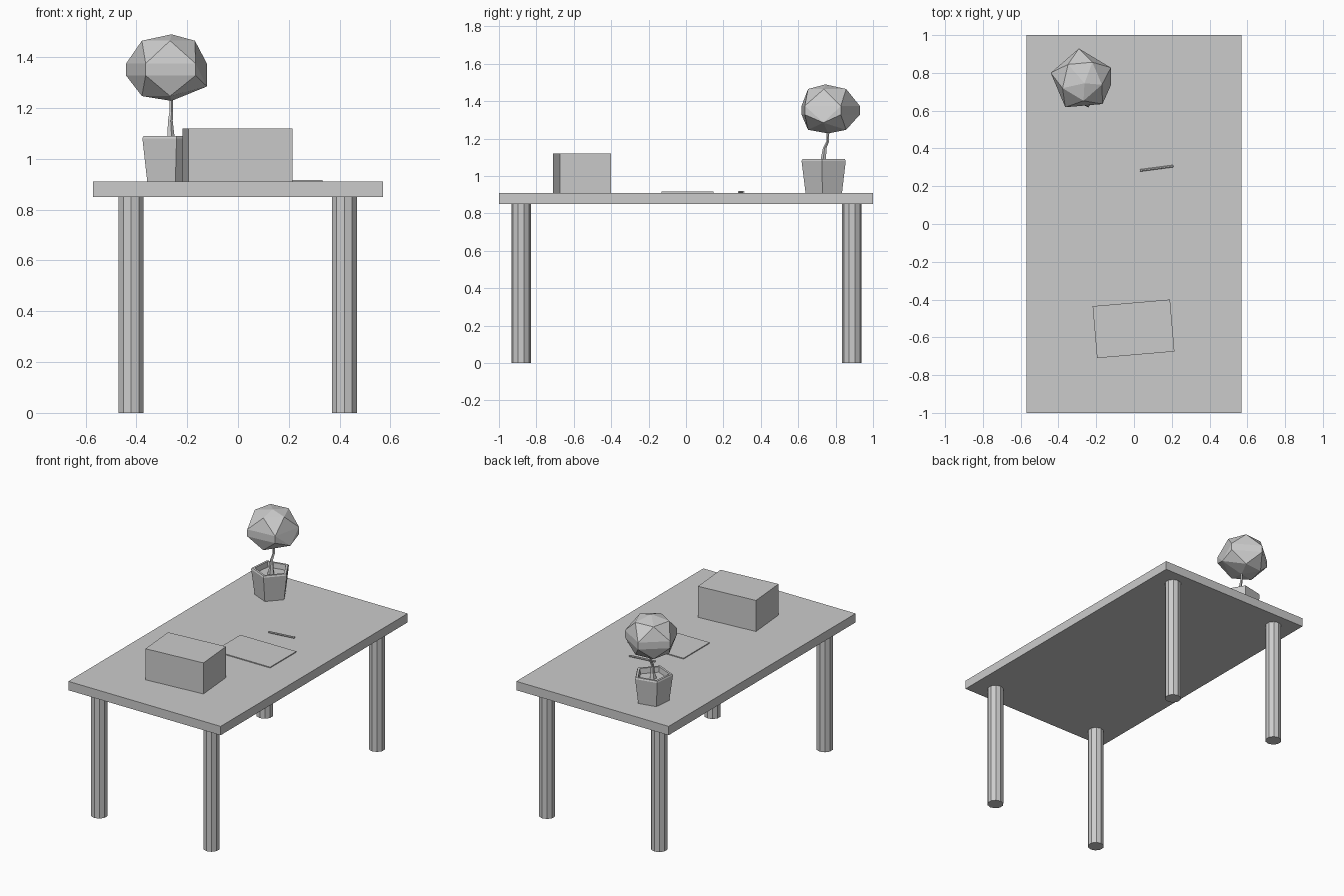
import bpy, bmesh
from math import sin, cos, radians, pi
from mathutils import Vector

if "Cube" in bpy.data.objects:
    bpy.data.objects.remove(bpy.data.objects["Cube"])


def finish(name, bm):
    bmesh.ops.recalc_face_normals(bm, faces=bm.faces)
    mesh = bpy.data.meshes.new(name)
    bm.to_mesh(mesh)
    bm.free()
    ob = bpy.data.objects.new(name, mesh)
    bpy.context.collection.objects.link(ob)
    return ob


def box(name, center, size, turn=0):
    bm = bmesh.new()
    bmesh.ops.create_cube(bm, size=1)
    bmesh.ops.scale(bm, verts=bm.verts, vec=size)
    ob = finish(name, bm)
    ob.location = center
    ob.rotation_euler.z = radians(turn)
    return ob


def cylinder(name, sides, radius, length, location, rotation=(0, 0, 0)):
    bm = bmesh.new()
    bmesh.ops.create_cone(bm, cap_ends=True, segments=sides, radius1=radius,
                          radius2=radius, depth=length)
    ob = finish(name, bm)
    ob.location = location
    ob.rotation_euler = rotation
    return ob


def ring_points(cx, cy, z, r, start, sides=5):
    return [Vector((cx + r * cos(radians(start) + 2 * pi * i / sides),
                    cy + r * sin(radians(start) + 2 * pi * i / sides), z))
            for i in range(sides)]


def loft(name, rings):
    """Skin a stack of equal rings and cap both ends."""
    bm = bmesh.new()
    loops = [[bm.verts.new(p) for p in ring] for ring in rings]
    n = len(loops[0])
    for a, b in zip(loops, loops[1:]):
        for i in range(n):
            j = (i + 1) % n
            bm.faces.new((a[i], a[j], b[j], b[i]))
    bm.faces.new(loops[0][::-1])
    bm.faces.new(loops[-1])
    return finish(name, bm)


# Table
box("table_top", (0, 0, 0.88), (1.14, 2.0, 0.06))
for x, side in ((-0.421, "left"), (0.419, "right")):
    for y, end in ((-0.882, "front"), (0.887, "back")):
        cylinder(f"{end}_{side}_leg", 10, 0.052, 0.852, (x, y, 0.426))

# Items lying on the table
box("storage_box", (-0.0025, -0.555, 1.015), (0.411, 0.276, 0.21), 4.9)
box("paper_sheet", (0.124, 0.008, 0.9125), (0.418, 0.28, 0.007))
cylinder("pencil", 6, 0.006, 0.178, (0.12, 0.295, 0.915),
         (0, pi / 2, radians(7.5)))

# Five-sided pot: outside, rim, inner wall, then soil as the end cap
px, py = -0.268, 0.74
pot = [(0.91, 0.103), (1.08, 0.125), (1.09, 0.120), (1.09, 0.103), (1.055, 0.098)]
loft("plant_pot", [ring_points(px, py, z, r, 282) for z, r in pot])

# Bent trunk
trunk = [(-0.268, 0.735, 1.05, 0.024), (-0.265, 0.735, 1.09, 0.015),
         (-0.267, 0.742, 1.15, 0.010), (-0.263, 0.758, 1.185, 0.008),
         (-0.262, 0.760, 1.26, 0.007)]
loft("trunk", [ring_points(x, y, z, r, 282) for x, y, z, r in trunk])

# Faceted crown: two wide aligned rings between smaller offset rings
fx, fy = -0.277, 0.762
points = [Vector((-0.262, 0.745, 1.49)), Vector((-0.262, 0.76, 1.228))]
points += ring_points(fx, fy, 1.465, 0.11, 131)
points += ring_points(fx, fy, 1.375, 0.168, 95)
points += ring_points(fx, fy, 1.328, 0.168, 95)
low = ring_points(fx, fy, 1.247, 0.11, 131)
low[3] = Vector((-0.122, 0.735, 1.285))
points += low
bm = bmesh.new()
for p in points:
    bm.verts.new(p)
bmesh.ops.convex_hull(bm, input=bm.verts)
finish("leaf_crown", bm)
